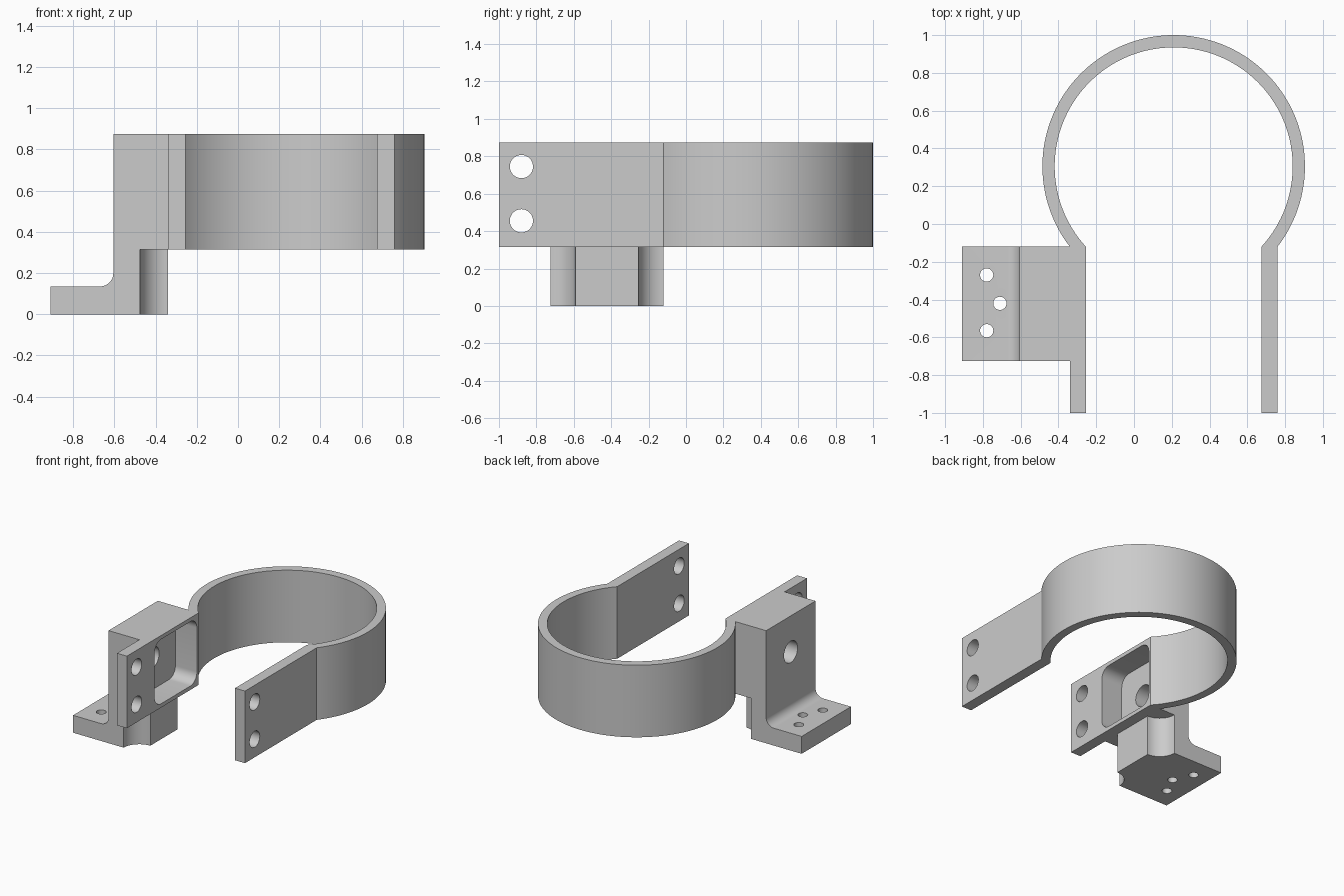
import bpy, bmesh
from math import sin, cos, asin, pi, radians

if "Cube" in bpy.data.objects:
    bpy.data.objects.remove(bpy.data.objects["Cube"], do_unlink=True)

grey = bpy.data.materials.new("plain grey")
grey.use_nodes = True
COLOUR = (0.6, 0.6, 0.6, 1)
grey.diffuse_color = COLOUR
grey.node_tree.nodes["Principled BSDF"].inputs["Base Color"].default_value = COLOUR


def arc(cx, cy, r, start, end, steps):
    """Points along a circular arc, angles in radians."""
    angles = [start + (end - start) * i / steps for i in range(steps + 1)]
    return [(cx + r * cos(a), cy + r * sin(a)) for a in angles]


def prism(name, outline, axis, low, high):
    """Extrude a closed 2D outline along an axis."""
    place = {"X": lambda a, b, h: (h, a, b),
             "Y": lambda a, b, h: (a, h, b),
             "Z": lambda a, b, h: (a, b, h)}[axis]
    bm = bmesh.new()
    bottom = [bm.verts.new(place(a, b, low)) for a, b in outline]
    top = [bm.verts.new(place(a, b, high)) for a, b in outline]
    bm.faces.new(bottom)
    bm.faces.new(top)
    n = len(outline)
    for i in range(n):
        j = (i + 1) % n
        bm.faces.new((bottom[i], bottom[j], top[j], top[i]))
    bmesh.ops.recalc_face_normals(bm, faces=bm.faces)
    mesh = bpy.data.meshes.new(name)
    bm.to_mesh(mesh)
    bm.free()
    mesh.materials.append(grey)
    obj = bpy.data.objects.new(name, mesh)
    bpy.context.collection.objects.link(obj)
    return obj


def cylinder(name, a, b, r, axis, low, high, steps=48):
    return prism(name, arc(a, b, r, 0, 2 * pi, steps)[:-1], axis, low, high)


def combine(target, other, operation):
    """Apply a boolean and remove the helper object."""
    mod = target.modifiers.new(operation.lower(), "BOOLEAN")
    mod.operation = operation
    mod.solver = "EXACT"
    mod.object = other
    bpy.context.view_layer.objects.active = target
    bpy.ops.object.modifier_apply(modifier=mod.name)
    bpy.data.objects.remove(other, do_unlink=True)


# Open ring with two straight tabs
CX, CY, R_OUT, R_IN = 0.21, 0.305, 0.695, 0.63
JOIN_Y, BASE_Z, TOP_Z = -0.12, 0.315, 0.875


def ring_path(r):
    drop = asin((CY - JOIN_Y) / r)
    path = arc(CX, CY, r, pi + drop, -drop, 96)
    return [(path[0][0], -1)] + path + [(path[-1][0], -1)]


clamp = prism("ring_clamp", ring_path(R_OUT) + ring_path(R_IN)[::-1],
              "Z", BASE_Z, TOP_Z)

# Mounting bracket: column, filleted foot and lower block
FRONT_Y = -0.725
fillet = arc(-0.67, 0.2, 0.065, -pi / 2, 0, 12)
profile = [(-0.91, 0), (-0.34, 0), (-0.34, BASE_Z), (-0.3, BASE_Z),
           (-0.3, TOP_Z), (-0.605, TOP_Z)] + fillet[::-1] + [(-0.91, 0.135)]
bracket = prism("mounting_bracket", profile, "Y", FRONT_Y, JOIN_Y)

# Concave corners of the lower block
for y in (FRONT_Y, JOIN_Y):
    combine(bracket, cylinder("corner_cutter", -0.34, y, 0.135, "Z", -0.1, BASE_Z),
            "DIFFERENCE")

# Screw holes through the foot
for x, y in ((-0.78, -0.27), (-0.71, -0.42), (-0.78, -0.565)):
    combine(bracket, cylinder("foot_cutter", x, y, 0.035, "Z", -0.1, 0.19, 32),
            "DIFFERENCE")

combine(clamp, bracket, "UNION")

# Rounded pocket opening towards the gap
Y0, Y1, Z0, Z1, ROUND = -0.66, -0.14, 0.345, 0.845, 0.08
pocket = []
for i, (y, z) in enumerate(((Y1 - ROUND, Z1 - ROUND), (Y0 + ROUND, Z1 - ROUND),
                            (Y0 + ROUND, Z0 + ROUND), (Y1 - ROUND, Z0 + ROUND))):
    pocket += arc(y, z, ROUND, i * pi / 2, (i + 1) * pi / 2, 10)
combine(clamp, prism("pocket_cutter", pocket, "X", -0.44, -0.2), "DIFFERENCE")

# Hole through the column wall, then bolt holes through both tabs
combine(clamp, cylinder("wall_cutter", -0.4225, 0.595, 0.083, "X", -0.7, -0.4),
        "DIFFERENCE")
for z in (0.455, 0.745):
    combine(clamp, cylinder("bolt_cutter", -0.88, z, 0.062, "X", -0.5, 0.9),
            "DIFFERENCE")

# Smooth curved walls, keep edges sharp
clamp.name = "clamp_bracket"
bpy.ops.object.select_all(action="DESELECT")
clamp.select_set(True)
bpy.context.view_layer.objects.active = clamp
bpy.ops.object.shade_smooth_by_angle(angle=radians(30))
